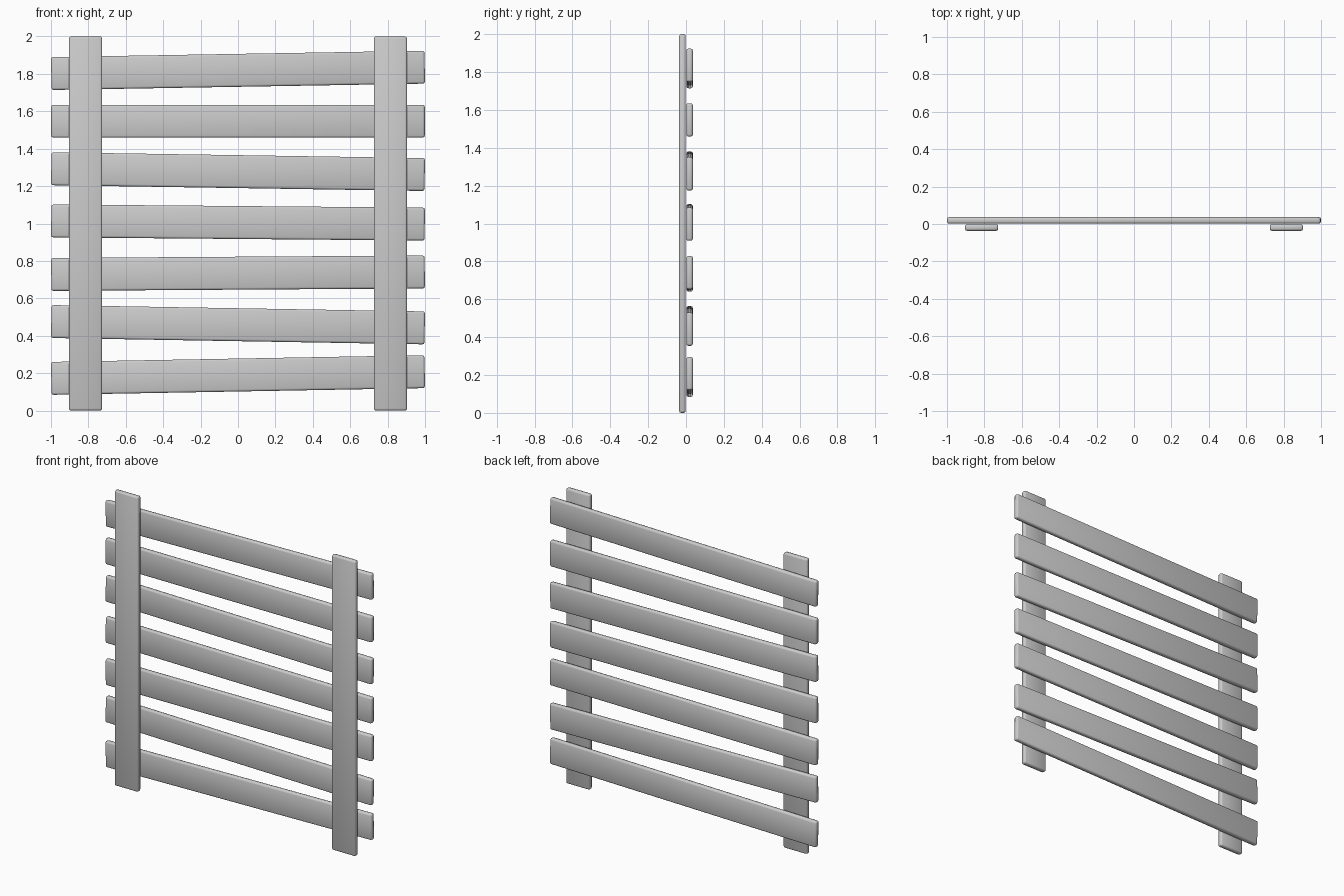
import bpy, math

if "Cube" in bpy.data.objects:
    bpy.data.objects.remove(bpy.data.objects["Cube"])

def board(name, center, size, tilt=0.0):
    """Flat plank with softly rounded edges, smooth shaded all round."""
    bpy.ops.mesh.primitive_cube_add(size=1, location=center)
    ob = bpy.context.object
    ob.name = name
    ob.scale = size
    bpy.ops.object.transform_apply(location=False, rotation=False, scale=True)
    ob.rotation_euler = (0, tilt, 0)
    bev = ob.modifiers.new("rounded_edges", 'BEVEL')
    bev.width = 0.011
    bev.segments = 2
    bpy.ops.object.shade_smooth()
    return ob

# Two upright posts on the front side
for side, x in (("left", -0.815), ("right", 0.815)):
    board(f"{side}_post", (x, -0.019, 1.0), (0.178, 0.035, 2.0))

# Seven slightly crooked slats behind the posts: centre height at left and right end
slats = [(0.172, 0.208), (0.476, 0.442), (0.728, 0.741), (1.014, 0.997),
         (1.293, 1.262), (1.547, 1.547), (1.802, 1.836)]
for i, (zl, zr) in enumerate(slats):
    board(f"slat_{i + 1}", (0, 0.019, (zl + zr) / 2), (1.997, 0.035, 0.176),
          -math.atan2(zr - zl, 2.0))
